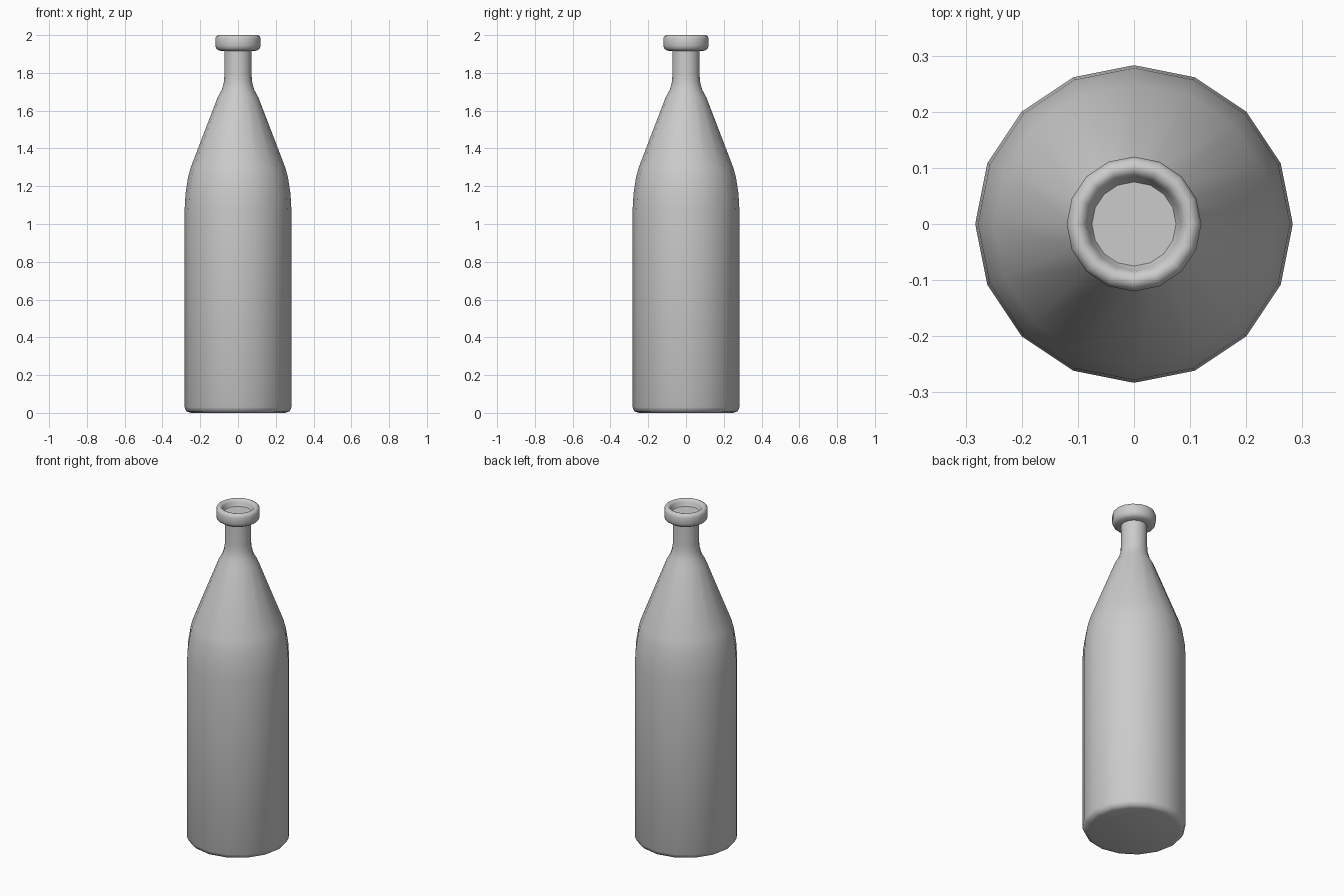
import bpy, bmesh, math

if "Cube" in bpy.data.objects:
    bpy.data.objects.remove(bpy.data.objects["Cube"])

SIDES = 16

def lathe(name, profile):
    """Revolve (radius, z) points around z, closing both ends with flat caps."""
    bm = bmesh.new()
    rings = []
    for r, z in profile:
        rings.append([bm.verts.new((r * math.cos(2 * math.pi * i / SIDES),
                                    r * math.sin(2 * math.pi * i / SIDES), z))
                      for i in range(SIDES)])
    for a, b in zip(rings, rings[1:]):
        for i in range(SIDES):
            j = (i + 1) % SIDES
            bm.faces.new((a[i], a[j], b[j], b[i]))
    bm.faces.new(rings[0][::-1])
    bm.faces.new(rings[-1])
    bmesh.ops.recalc_face_normals(bm, faces=bm.faces)
    mesh = bpy.data.meshes.new(name)
    bm.to_mesh(mesh)
    bm.free()
    obj = bpy.data.objects.new(name, mesh)
    bpy.context.collection.objects.link(obj)
    bpy.context.view_layer.objects.active = obj
    obj.select_set(True)
    bpy.ops.object.shade_smooth_by_angle(angle=math.radians(50))
    obj.select_set(False)
    return obj

# Base, body, shoulder, neck, rolled lip and the shallow recess in the mouth
lathe("bottle", [
    (0.250, 0.0), (0.273, 0.008), (0.283, 0.03),
    (0.283, 1.07), (0.278, 1.16), (0.264, 1.25), (0.250, 1.30),
    (0.108, 1.67), (0.086, 1.71), (0.075, 1.75), (0.072, 1.79),
    (0.072, 1.915), (0.100, 1.918), (0.115, 1.928), (0.120, 1.945),
    (0.120, 1.98), (0.115, 1.994), (0.104, 2.0), (0.094, 1.998),
    (0.085, 1.988), (0.082, 1.975), (0.075, 1.962),
])
